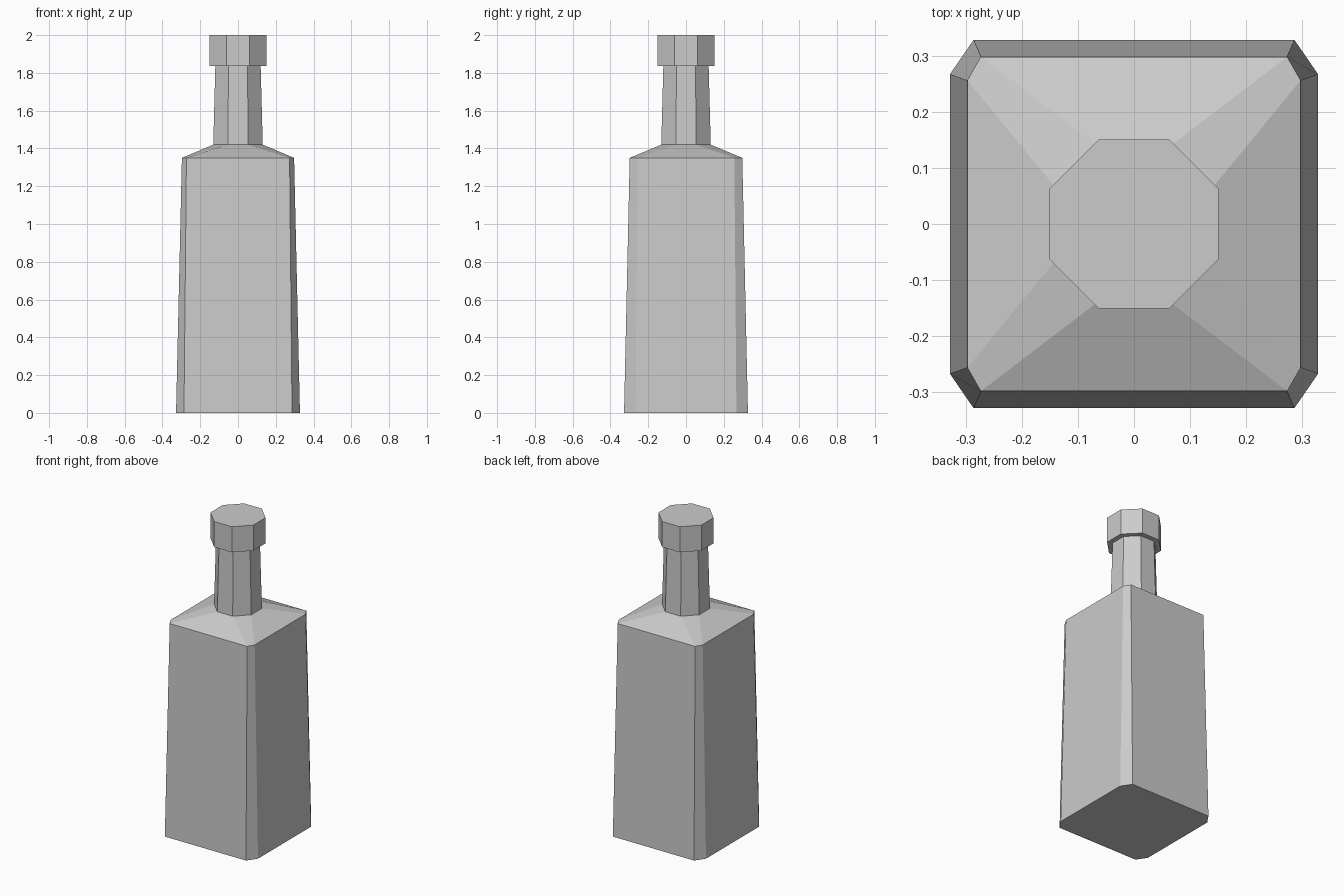
import bpy, bmesh

if "Cube" in bpy.data.objects:
    bpy.data.objects.remove(bpy.data.objects["Cube"])


def ring_points(hx, hy, cx, cy):
    """Eight-sided outline: half sizes hx, hy; flat sides end at cx and cy."""
    quarter = [(hx, cy), (cx, hy)]
    pts = quarter + [(-x, y) for x, y in reversed(quarter)]
    return pts + [(-x, -y) for x, y in pts]


def loft(name, rings, cap_bottom=False, cap_top=False):
    """Skin a stack of eight-sided outlines given as (z, hx, hy, cx, cy)."""
    bm = bmesh.new()
    loops = [[bm.verts.new((x, y, z)) for x, y in ring_points(*dims)]
             for z, *dims in rings]
    for a, b in zip(loops, loops[1:]):
        for i in range(8):
            j = (i + 1) % 8
            bm.faces.new((a[i], a[j], b[j], b[i]))
    if cap_bottom:
        bm.faces.new(loops[0][::-1])
    if cap_top:
        bm.faces.new(loops[-1])
    mesh = bpy.data.meshes.new(name)
    bm.to_mesh(mesh)
    bm.free()
    obj = bpy.data.objects.new(name, mesh)
    bpy.context.collection.objects.link(obj)
    return obj


neck_base = (1.42, 0.131, 0.131, 0.054, 0.054)
neck_top = (1.837, 0.12, 0.12, 0.05, 0.05)

# Tapered square body with cut corners, and sloping shoulder
loft("bottle_body", [(0, 0.328, 0.328, 0.286, 0.267),
                     (1.35, 0.297, 0.298, 0.273, 0.256),
                     neck_base], cap_bottom=True)

# Slim neck
loft("bottle_neck", [neck_base, neck_top])

# Stopper: underside lip, sides and flat top
loft("bottle_cap", [neck_top,
                    (1.837, 0.151, 0.151, 0.062, 0.062),
                    (2.0, 0.151, 0.151, 0.062, 0.062)], cap_top=True)
